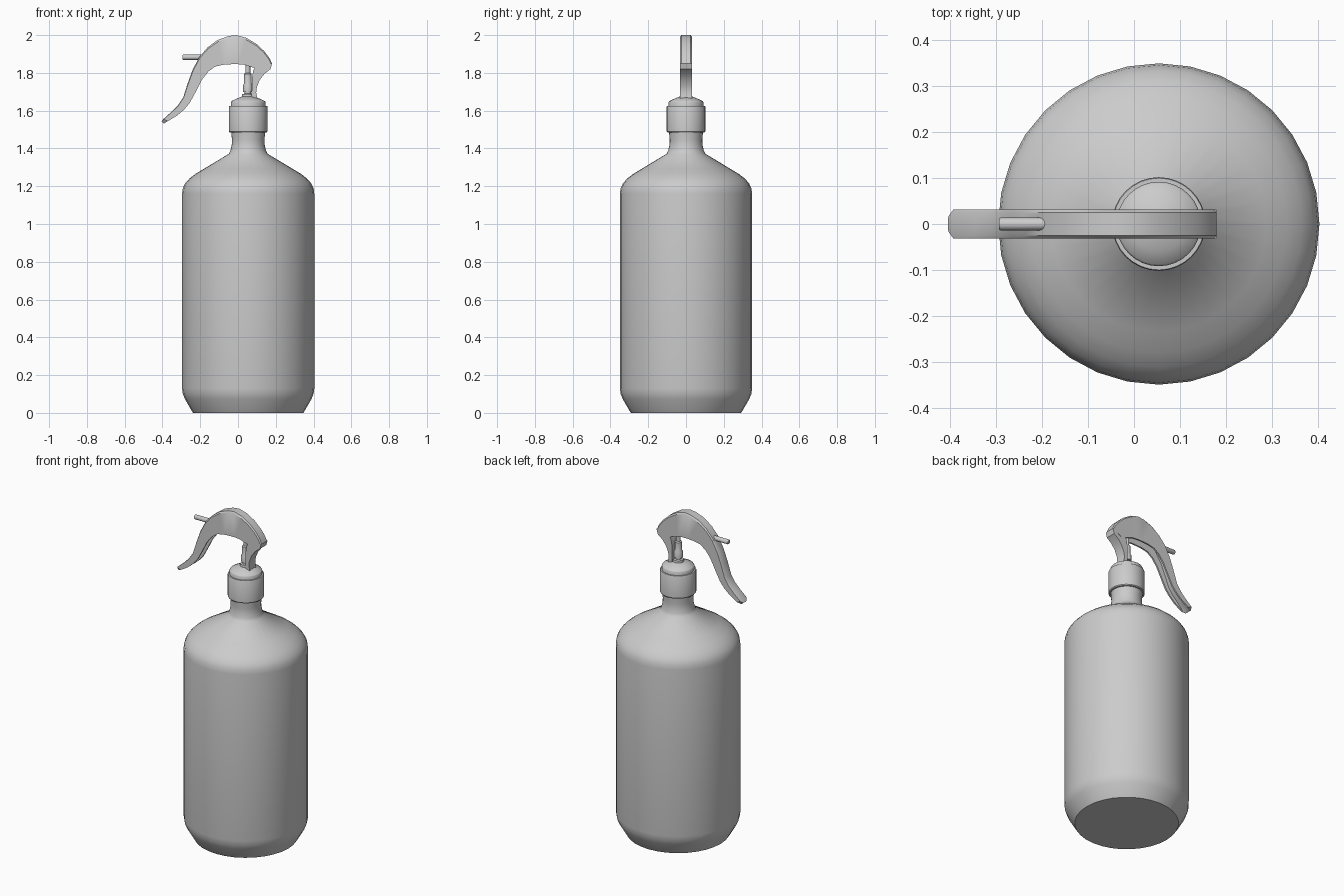
import bpy, bmesh, math

AXIS = 0.054  # x of the bottle axis


def finish(name, bm, angle=35):
    bmesh.ops.recalc_face_normals(bm, faces=bm.faces)
    mesh = bpy.data.meshes.new(name)
    bm.to_mesh(mesh)
    bm.free()
    ob = bpy.data.objects.new(name, mesh)
    bpy.context.collection.objects.link(ob)
    bpy.ops.object.select_all(action='DESELECT')
    ob.select_set(True)
    bpy.context.view_layer.objects.active = ob
    bpy.ops.object.shade_smooth_by_angle(angle=math.radians(angle))
    return ob


def skin(bm, rings):
    """Join closed rings of points and cap both ends."""
    loops = [[bm.verts.new(p) for p in r] for r in rings]
    n = len(loops[0])
    for a, b in zip(loops, loops[1:]):
        for i in range(n):
            j = (i + 1) % n
            bm.faces.new((a[i], a[j], b[j], b[i]))
    bm.faces.new(loops[0])
    bm.faces.new(loops[-1])


def lathe(name, profile, sides=32, x=AXIS, angle=35):
    bm = bmesh.new()
    turn = [2 * math.pi * i / sides for i in range(sides)]
    skin(bm, [[(x + r * math.cos(t), r * math.sin(t), z) for t in turn]
              for r, z in profile])
    return finish(name, bm, angle)


# bottle body with chamfered foot, rounded shoulder and neck
lathe("bottle", [
    (0.292, 0.0), (0.296, 0.006), (0.335, 0.073), (0.346, 0.1), (0.35, 0.13),
    (0.35, 1.16), (0.346, 1.19), (0.334, 1.215), (0.312, 1.24), (0.28, 1.265),
    (0.235, 1.292), (0.102, 1.372), (0.094, 1.39), (0.087, 1.42),
    (0.086, 1.445), (0.09, 1.49)])

# screw collar and its domed top
lathe("collar", [(0.085, 1.485), (0.098, 1.485), (0.102, 1.49), (0.102, 1.622),
                 (0.1, 1.626), (0.09, 1.626)])
lathe("collar_dome", [(0.092, 1.615), (0.092, 1.645), (0.088, 1.651),
                      (0.06, 1.664), (0.035, 1.674), (0.015, 1.677)])

# stepped pump stem
lathe("pump_stem", [
    (0.032, 1.665), (0.03, 1.688), (0.018, 1.69), (0.018, 1.698),
    (0.025, 1.70), (0.025, 1.735), (0.02, 1.745), (0.02, 1.795),
    (0.013, 1.80), (0.013, 1.90)], sides=16, x=0.052)

# curved head and trigger lever: (top x, top z, underside x, underside z)
stations = [
    (-0.405, 1.543, -0.392, 1.532), (-0.395, 1.556, -0.372, 1.544),
    (-0.352, 1.594, -0.322, 1.574),
    (-0.318, 1.628, -0.285, 1.606), (-0.29, 1.67, -0.256, 1.64),
    (-0.267, 1.743, -0.225, 1.697), (-0.24, 1.817, -0.190, 1.765),
    (-0.204, 1.886, -0.156, 1.808), (-0.16, 1.936, -0.12, 1.834),
    (-0.108, 1.974, -0.077, 1.843), (-0.05, 1.995, -0.034, 1.846),
    (-0.008, 2.0, 0.0, 1.846), (0.045, 1.985, 0.035, 1.843),
    (0.098, 1.953, 0.065, 1.833), (0.14, 1.914, 0.09, 1.825),
    (0.167, 1.878, 0.102, 1.82), (0.18, 1.85, 0.11, 1.812)]
last = len(stations) - 1
rings = []
for k, (tx, tz, ux, uz) in enumerate(stations):
    w = 0.017 if k == 0 else 0.032
    solid = k < 2 or k > last - 4
    # cross-section: crowned top, straight sides, channel underneath
    section = [(0.78, 0.0), (1.0, 0.07), (1.0, 1.0), (0.7, 1.0),
               (0.65, 0.97 if solid else 0.5)]
    half = [(tx + (ux - tx) * f, w * s, tz + (uz - tz) * f) for s, f in section]
    rings.append(half + [(x, -y, z) for x, y, z in reversed(half)])
bm = bmesh.new()
skin(bm, rings)
finish("trigger_head", bm)

# rear support joining the head to the collar
outline = [(0.18, 1.85), (0.172, 1.82), (0.14, 1.795), (0.115, 1.762),
           (0.1, 1.725), (0.096, 1.695), (0.104, 1.66), (0.072, 1.66),
           (0.074, 1.77), (0.08, 1.81), (0.1, 1.85)]
bm = bmesh.new()
skin(bm, [[(x, y, z) for x, z in outline] for y in (-0.0315, 0.0315)])
finish("rear_support", bm)

# spray nozzle tube
turn = [2 * math.pi * i / 16 for i in range(16)]
bm = bmesh.new()
skin(bm, [[(x, r * math.cos(t), 1.883 + r * math.sin(t)) for t in turn]
          for x, r in ((-0.294, 0.012), (-0.29, 0.014), (-0.16, 0.014))])
finish("nozzle", bm)
